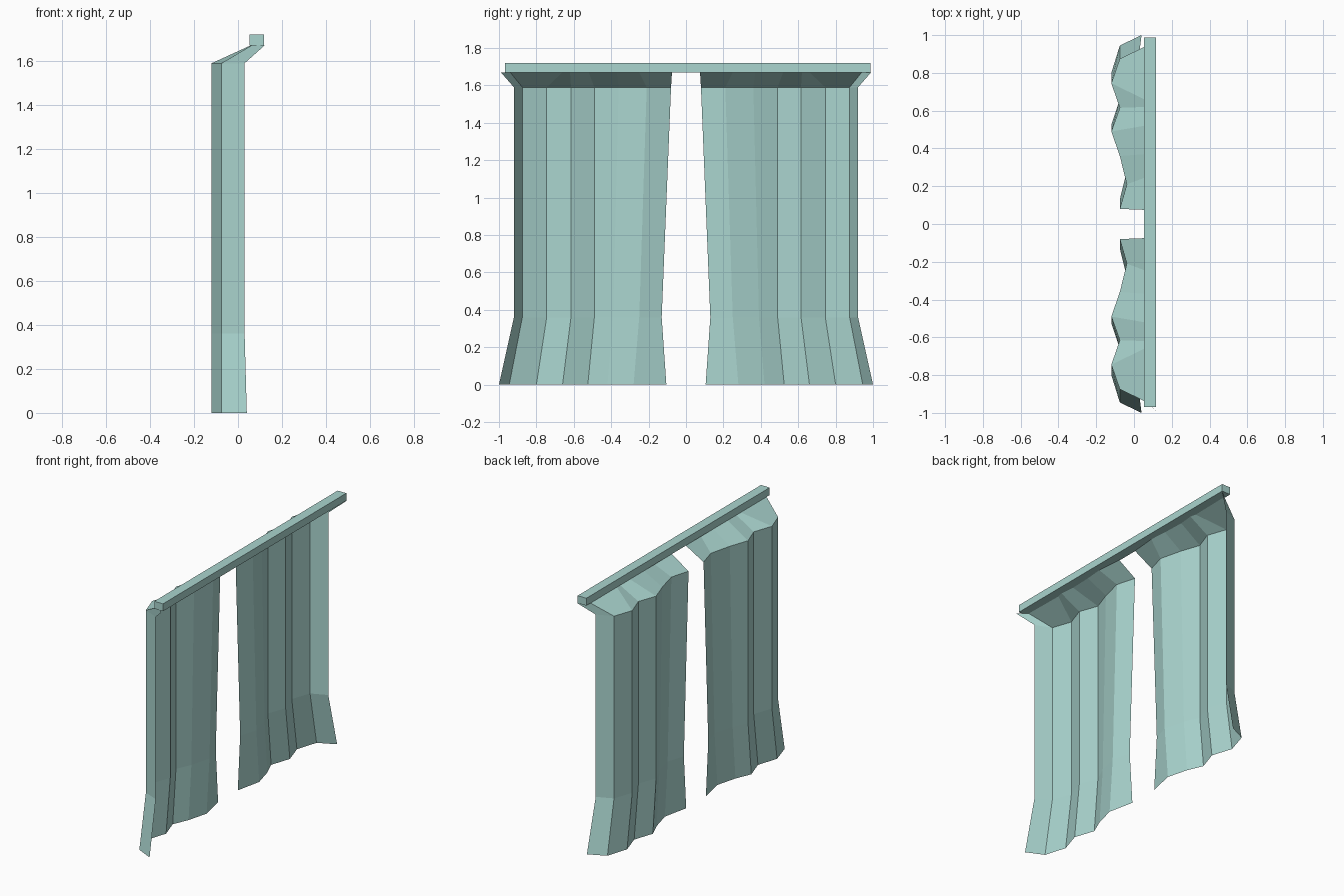
import bpy
import bmesh

# Remove the default cube
cube = bpy.data.objects.get("Cube")
if cube:
    bpy.data.objects.remove(cube, do_unlink=True)

# Single flat colour
TEAL = (0.40, 0.66, 0.62, 1.0)
mat = bpy.data.materials.new("pale_teal")
mat.use_nodes = True
mat.diffuse_color = TEAL
mat.node_tree.nodes["Principled BSDF"].inputs["Base Color"].default_value = TEAL


def make_object(name, bm):
    mesh = bpy.data.meshes.new(name)
    bm.to_mesh(mesh)
    bm.free()
    mesh.materials.append(mat)
    obj = bpy.data.objects.new(name, mesh)
    bpy.context.collection.objects.link(obj)
    return obj


# Fold outlines (x, y) from the outer edge to the opening, one per height
folds_x = [0.03, -0.075, -0.12, -0.075, -0.12, -0.075, -0.038, -0.075]
hem_x = [0.04] + folds_x[1:]
top_x = [0.12, 0.06, 0.055, 0.065, 0.055, 0.06, 0.07, 0.055]
rings = [
    (0.0, hem_x, [1.0, 0.945, 0.80, 0.66, 0.525, 0.42, 0.28, 0.105]),
    (0.36, folds_x, [0.92, 0.875, 0.745, 0.615, 0.49, 0.39, 0.25, 0.13]),
    (1.59, folds_x, [0.92, 0.875, 0.745, 0.615, 0.49, 0.36, 0.21, 0.08]),
    (1.67, top_x, [0.99, 0.94, 0.66, 0.62, 0.52, 0.37, 0.25, 0.075]),
]

# Pleated curtain sheet, mirrored to make the pair
bm = bmesh.new()
rows = [[bm.verts.new((x, y, z)) for x, y in zip(xs, ys)] for z, xs, ys in rings]
for low, high in zip(rows, rows[1:]):
    for i in range(len(low) - 1):
        bm.faces.new((low[i], low[i + 1], high[i + 1], high[i]))
curtains = make_object("curtains", bm)
mirror = curtains.modifiers.new("mirror", "MIRROR")
mirror.use_axis = (False, True, False)
mirror.use_mirror_merge = False

# Square rail along the top
bm = bmesh.new()
bmesh.ops.create_cube(bm, size=1.0)
bmesh.ops.scale(bm, vec=(0.065, 1.955, 0.05), verts=bm.verts)
bmesh.ops.translate(bm, vec=(0.085, 0.01, 1.695), verts=bm.verts)
make_object("curtain_rail", bm)
